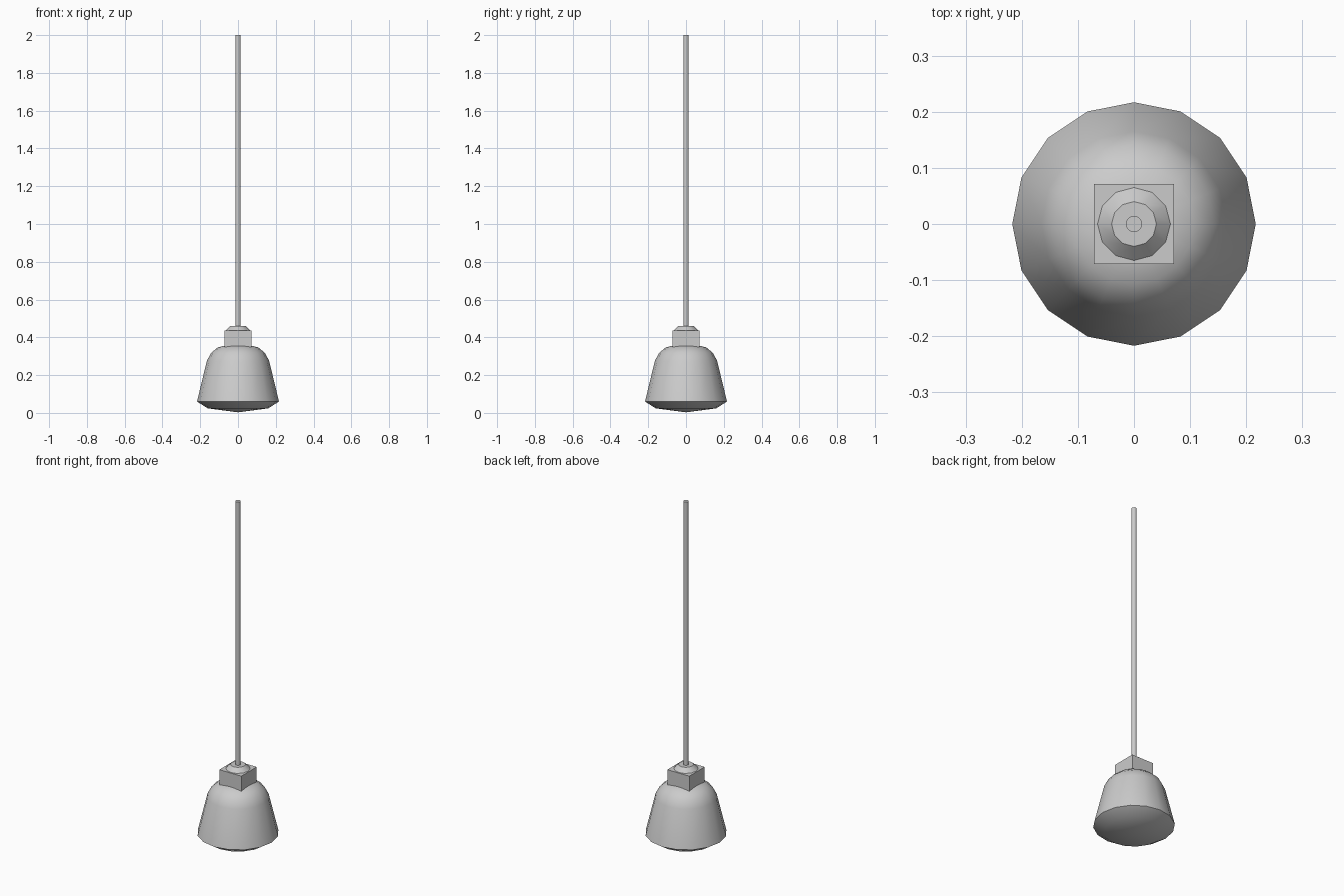
import bpy, bmesh, math

if "Cube" in bpy.data.objects:
    bpy.data.objects.remove(bpy.data.objects["Cube"])


def lathe(name, profile, sides, smooth_angle=None):
    """Revolve (radius, z) points around z; radius 0 becomes a pole."""
    bm = bmesh.new()
    rings = []
    for r, z in profile:
        if r == 0:
            rings.append([bm.verts.new((0, 0, z))] * sides)
        else:
            rings.append([bm.verts.new((r * math.cos(2 * math.pi * i / sides),
                                        r * math.sin(2 * math.pi * i / sides), z))
                          for i in range(sides)])
    for a, b in zip(rings, rings[1:]):
        for i in range(sides):
            j = (i + 1) % sides
            bm.faces.new(list(dict.fromkeys((a[i], a[j], b[j], b[i]))))
    bmesh.ops.recalc_face_normals(bm, faces=bm.faces)
    mesh = bpy.data.meshes.new(name)
    bm.to_mesh(mesh)
    bm.free()
    obj = bpy.data.objects.new(name, mesh)
    bpy.context.collection.objects.link(obj)
    if smooth_angle:
        bpy.ops.object.select_all(action='DESELECT')
        obj.select_set(True)
        bpy.context.view_layer.objects.active = obj
        bpy.ops.object.shade_smooth_by_angle(angle=math.radians(smooth_angle))
    return obj


# Bell shade with a shallow convex diffuser closing the underside
lathe("bell_shade_with_diffuser",
      [(0, 0.003), (0.16, 0.024), (0.217, 0.06), (0.165, 0.275), (0.143, 0.317),
       (0.107, 0.347), (0.06, 0.358), (0, 0.362)], 16, 40)

# Square socket housing, its lower end sunk into the shade
bpy.ops.mesh.primitive_cube_add(size=1, location=(0, 0, 0.392))
housing = bpy.context.object
housing.name = "socket_housing"
housing.scale = (0.142, 0.142, 0.09)

# Tapered collar on the housing
lathe("cord_collar", [(0, 0.435), (0.065, 0.437), (0.04, 0.461), (0, 0.461)], 12, 30)

# Hanging rod
lathe("hanging_rod", [(0, 0.45), (0.0145, 0.45), (0.0145, 2.0), (0, 2.0)], 12, 35)
